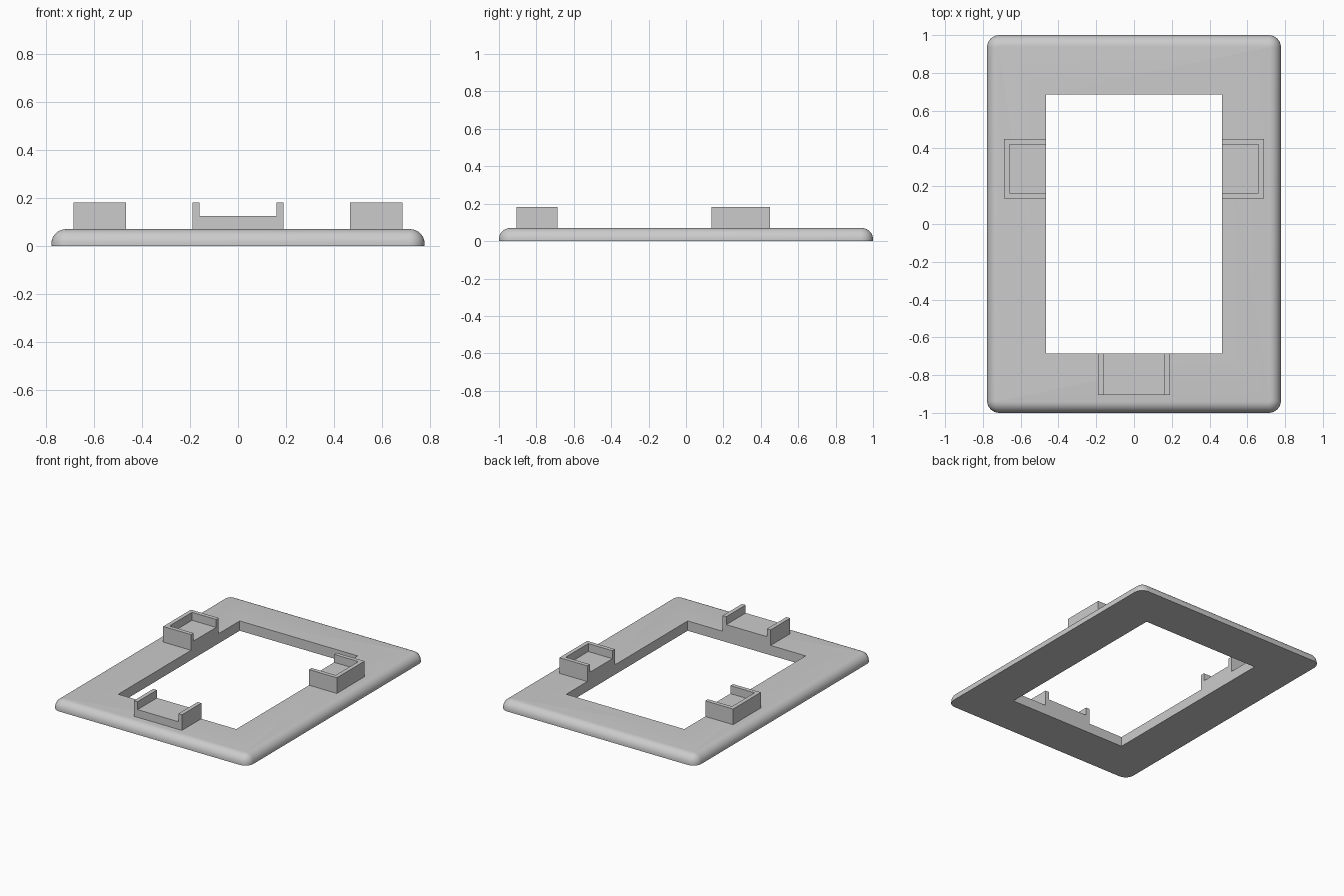
import bpy, bmesh, math
from mathutils import Vector

cube = bpy.data.objects.get("Cube")
if cube:
    bpy.data.objects.remove(cube, do_unlink=True)

grey = bpy.data.materials.new("light_grey")
grey.use_nodes = True
colour = (0.6, 0.6, 0.6, 1)
grey.diffuse_color = colour
grey.node_tree.nodes["Principled BSDF"].inputs["Base Color"].default_value = colour

HALF_X, HALF_Y = 0.778, 1.0      # outer frame
HOLE_X, HOLE_Y = 0.467, 0.686    # opening
TOP, EDGE, CORNER = 0.07, 0.06, 0.065
CLIP_TOP, CLIP_FLOOR, WALL = 0.182, 0.125, 0.029
STEPS = 8


def finish(name, bm):
    bmesh.ops.recalc_face_normals(bm, faces=bm.faces)
    mesh = bpy.data.meshes.new(name)
    bm.to_mesh(mesh)
    bm.free()
    mesh.materials.append(grey)
    obj = bpy.data.objects.new(name, mesh)
    bpy.context.collection.objects.link(obj)
    return obj


def add_prism(bm, points, along):
    """Extrude a flat outline along a vector."""
    face = bm.faces.new([bm.verts.new(p) for p in points])
    new = bmesh.ops.extrude_face_region(bm, geom=[face], use_keep_orig=True)["geom"]
    verts = [v for v in new if isinstance(v, bmesh.types.BMVert)]
    bmesh.ops.translate(bm, verts=verts, vec=Vector(along))


def rounded_ring(bm, inset, z):
    """Four corner arcs of a rounded rectangle, anticlockwise."""
    arcs = []
    for i, (sx, sy) in enumerate([(1, 1), (-1, 1), (-1, -1), (1, -1)]):
        arc = []
        for k in range(STEPS + 1):
            a = (i + k / STEPS) * math.pi / 2
            r = CORNER - inset
            arc.append(bm.verts.new((sx * (HALF_X - CORNER) + r * math.cos(a),
                                     sy * (HALF_Y - CORNER) + r * math.sin(a), z)))
        arcs.append(arc)
    return arcs


# Frame: rounded outer edge, flat faces around a square-cut opening
bm = bmesh.new()
rings = [rounded_ring(bm, 0, 0)]
for s in range(STEPS + 1):
    t = s / STEPS * math.pi / 2
    rings.append(rounded_ring(bm, EDGE * (1 - math.cos(t)),
                              TOP - EDGE + EDGE * math.sin(t)))
for low, high in zip(rings, rings[1:]):
    a, b = sum(low, []), sum(high, [])
    for i in range(len(a)):
        j = (i + 1) % len(a)
        bm.faces.new((a[i], a[j], b[j], b[i]))
holes = []
for ring, z in ((rings[0], 0), (rings[-1], TOP)):
    hole = [bm.verts.new((sx * HOLE_X, sy * HOLE_Y, z))
            for sx, sy in [(1, 1), (-1, 1), (-1, -1), (1, -1)]]
    for i in range(4):
        j = (i + 1) % 4
        bm.faces.new([hole[i]] + ring[i] + [ring[j][0], hole[j]])
    holes.append(hole)
for i in range(4):
    j = (i + 1) % 4
    bm.faces.new((holes[0][i], holes[0][j], holes[1][j], holes[1][i]))
frame = finish("frame", bm)
bpy.context.view_layer.objects.active = frame
frame.select_set(True)
bpy.ops.object.shade_smooth_by_angle(angle=math.radians(35))
frame.select_set(False)

# Front clip: U profile, open to the front and the opening
bm = bmesh.new()
w, inner, y0 = 0.19, 0.19 - WALL, -0.905
outline = [(-w, TOP), (w, TOP), (w, CLIP_TOP), (inner, CLIP_TOP),
           (inner, CLIP_FLOOR), (-inner, CLIP_FLOOR), (-inner, CLIP_TOP), (-w, CLIP_TOP)]
add_prism(bm, [(x, y0, z) for x, z in outline], (0, -HOLE_Y - y0, 0))
finish("front_clip", bm)

# Side clips: three walls around a raised floor, open to the opening
for name, side in (("left_clip", 1), ("right_clip", -1)):
    bm = bmesh.new()
    ya, yb, out = 0.136, 0.449, 0.687
    pocket = [(HOLE_X, ya + WALL), (out - WALL, ya + WALL),
              (out - WALL, yb - WALL), (HOLE_X, yb - WALL)]
    walls = [(HOLE_X, yb), (out, yb), (out, ya), (HOLE_X, ya)] + pocket
    add_prism(bm, [(side * x, y, TOP) for x, y in walls], (0, 0, CLIP_TOP - TOP))
    add_prism(bm, [(side * x, y, TOP) for x, y in pocket], (0, 0, CLIP_FLOOR - TOP))
    finish(name, bm)
